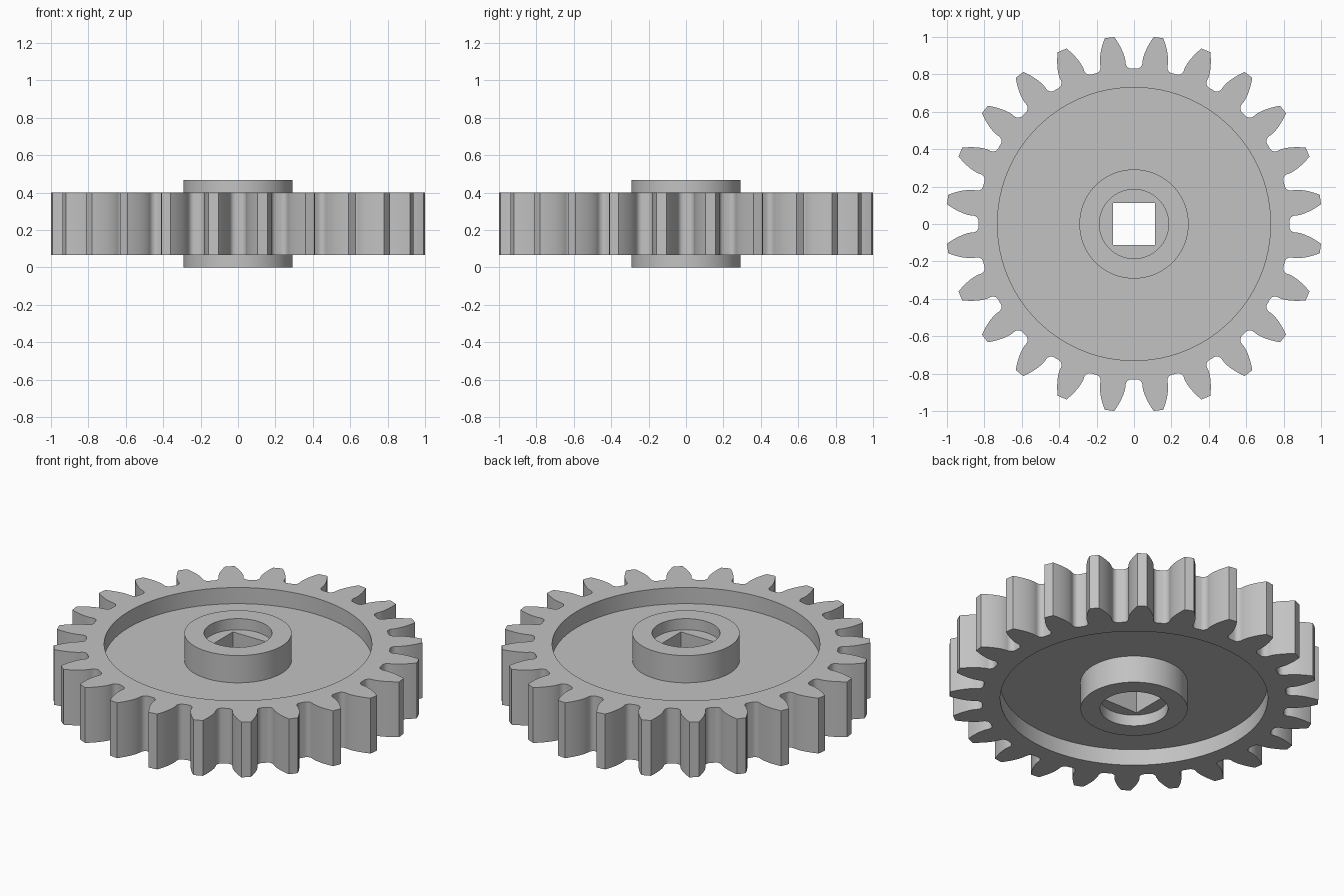
import bpy
import bmesh
from math import sin, cos, tan, acos, pi, radians, sqrt

cube = bpy.data.objects.get("Cube")
if cube:
    bpy.data.objects.remove(cube, do_unlink=True)

grey = bpy.data.materials.new("plain grey")
grey.use_nodes = True
grey.diffuse_color = (0.54, 0.54, 0.54, 1)
grey.node_tree.nodes["Principled BSDF"].inputs["Base Color"].default_value = (0.54, 0.54, 0.54, 1)

TEETH = 24
TIP, PITCH, ROOT = 1.005, 0.928, 0.831
BASE = PITCH * cos(radians(20))


def involute(r):
    a = acos(min(1, BASE / r))
    return tan(a) - a


def circle(radius, count=96):
    return [(radius * cos(2 * pi * i / count), radius * sin(2 * pi * i / count)) for i in range(count)]


def gear_outline():
    # Half a tooth as (angle from tooth centre, radius), from tip to valley
    step = 2 * pi / TEETH
    half = [(0, TIP)]
    for i in range(9):
        r = TIP + (BASE - TIP) * i / 8
        half.append((step / 4 + involute(PITCH) - involute(r) - 0.002, r))
    flank = half[-1][0]
    flat = step / 2 - radians(1)
    for i in range(7):
        t = pi / 2 * (1 - i / 6)
        half.append((flat - (flat - flank) * sin(t), ROOT + 0.032 * (1 - cos(t))))
    half.append((step / 2, ROOT))
    # Mirror each half tooth and repeat around the rim
    tooth = [(-a, r) for a, r in reversed(half[1:-1])] + half
    return [(r * cos(a + (k + 0.5) * step), r * sin(a + (k + 0.5) * step))
            for k in range(TEETH) for a, r in tooth]


def ring_solid(name, section):
    """Closed skin through a cycle of (outline, height) loops."""
    bm = bmesh.new()
    loops = []
    for outline, z in section:
        verts = [bm.verts.new((x, y, z)) for x, y in outline]
        edges = [bm.edges.new((v, verts[i - 1])) for i, v in enumerate(verts)]
        loops.append((outline, verts, edges))
    for (o1, v1, e1), (o2, v2, e2) in zip(loops, loops[1:] + loops[:1]):
        if o1 is o2:
            for i in range(len(v1)):
                bm.faces.new((v1[i - 1], v1[i], v2[i], v2[i - 1]))
        else:
            bmesh.ops.triangle_fill(bm, edges=e1 + e2, use_beauty=True, normal=(0, 0, 1))
    bmesh.ops.recalc_face_normals(bm, faces=bm.faces[:])
    mesh = bpy.data.meshes.new(name)
    bm.to_mesh(mesh)
    bm.free()
    mesh.materials.append(grey)
    obj = bpy.data.objects.new(name, mesh)
    bpy.context.collection.objects.link(obj)
    bpy.ops.object.select_all(action="DESELECT")
    obj.select_set(True)
    bpy.context.view_layer.objects.active = obj
    bpy.ops.object.shade_smooth_by_angle(angle=radians(30))
    return obj


def square(half):
    return [(half, half), (-half, half), (-half, -half), (half, -half)]


LOW, HIGH, TOP = 0.067, 0.4, 0.467

# Toothed outer rim
teeth, rim = gear_outline(), circle(0.73)
ring_solid("toothed_rim", [(teeth, LOW), (teeth, HIGH), (rim, HIGH), (rim, LOW)])

# Thin recessed web joining the rim to the hub
web_out, web_in = circle(0.74), circle(0.27)
ring_solid("web_disc", [(web_out, 0.164), (web_out, 0.303), (web_in, 0.303), (web_in, 0.164)])

# Hub with a round counterbore on both ends and a square shaft hole
hub, bore, shaft = circle(0.292), circle(0.185), square(0.113)
ring_solid("hub", [(hub, 0), (hub, TOP), (bore, TOP), (bore, HIGH),
                   (shaft, HIGH), (shaft, LOW), (bore, LOW), (bore, 0)])
